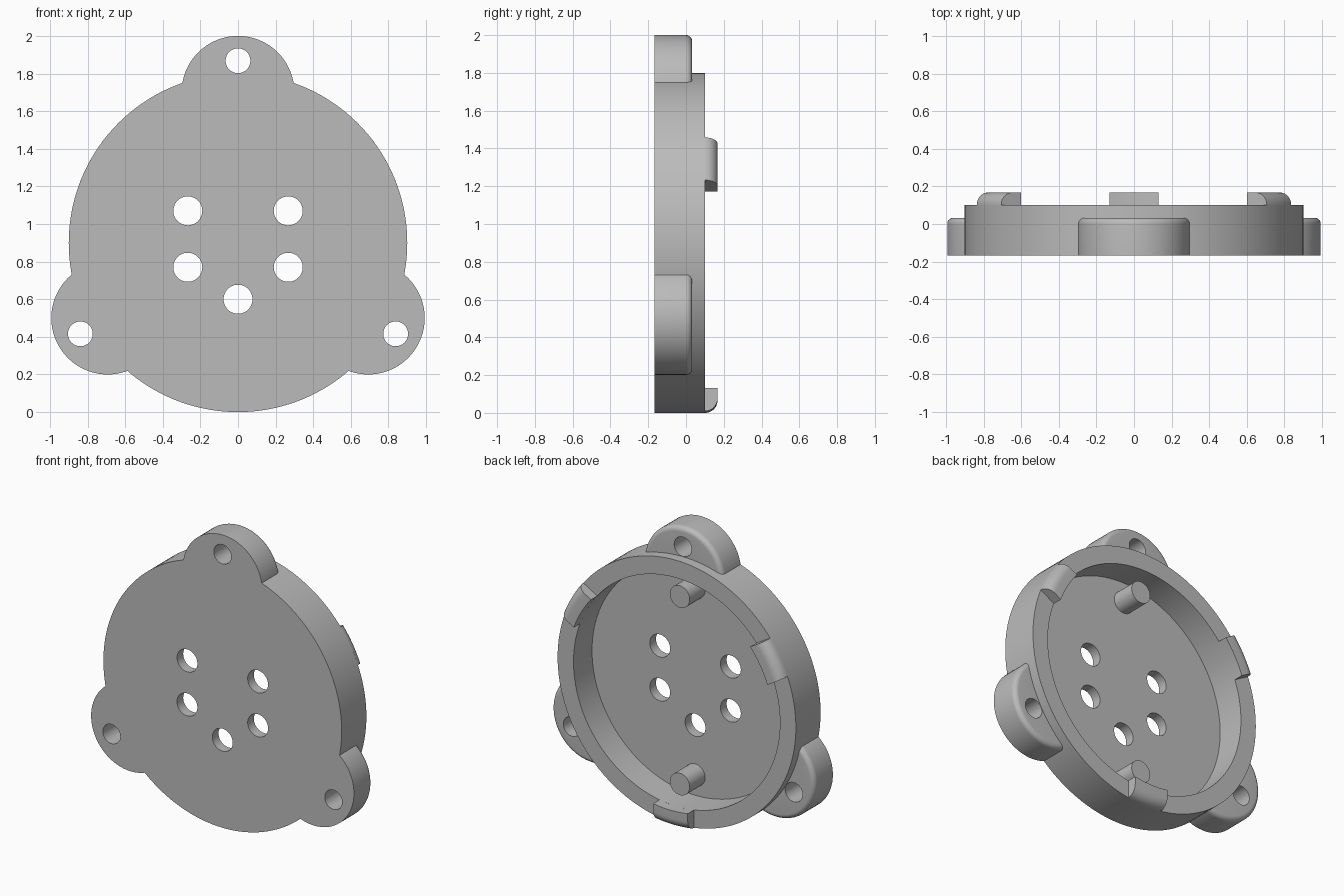
import bpy, bmesh, math
from mathutils import Matrix, Vector

if "Cube" in bpy.data.objects:
    bpy.data.objects.remove(bpy.data.objects["Cube"])

CENTRE = 0.9            # height of the disc axis
FRONT, FLOOR, RIM, BACK = -0.167, -0.1, 0.1, 0.167
R_OUT, R_IN = 0.9, 0.78

grey = bpy.data.materials.new("mid_grey")
grey.diffuse_color = (0.5, 0.5, 0.5, 1)
grey.use_nodes = True
grey.node_tree.nodes["Principled BSDF"].inputs["Base Color"].default_value = (0.5, 0.5, 0.5, 1)


def make(name, bm):
    bmesh.ops.recalc_face_normals(bm, faces=bm.faces)
    mesh = bpy.data.meshes.new(name)
    bm.to_mesh(mesh)
    bm.free()
    obj = bpy.data.objects.new(name, mesh)
    bpy.context.collection.objects.link(obj)
    return obj


def lathe(name, profile, x, z, seg=48):
    """Solid of revolution about a front-to-back axis; profile is (radius, y)."""
    bm = bmesh.new()
    rings = []
    for r, y in profile:
        angles = [math.tau * i / seg for i in range(seg)]
        rings.append([bm.verts.new((x + r * math.sin(a), y, z + r * math.cos(a))) for a in angles])
    for a, b in zip(rings, rings[1:]):
        for i in range(seg):
            j = (i + 1) % seg
            bm.faces.new((a[i], a[j], b[j], b[i]))
    bm.faces.new(rings[0])
    bm.faces.new(rings[-1])
    return make(name, bm)


def rod(name, r, y0, y1, x, z, seg=48):
    return lathe(name, [(r, y0), (r, y1)], x, z, seg)


def fillet(r, y, size, steps=8):
    """Quarter-round from the side wall to the back face."""
    arc = [math.pi / 2 * i / steps for i in range(steps + 1)]
    return [(r - size + size * math.cos(a), y - size + size * math.sin(a)) for a in arc]


def combine(target, tool, operation):
    mod = target.modifiers.new("combine", 'BOOLEAN')
    mod.operation, mod.solver, mod.object = operation, 'EXACT', tool
    bpy.context.view_layer.update()
    deps = bpy.context.evaluated_depsgraph_get()
    mesh = bpy.data.meshes.new_from_object(target.evaluated_get(deps))
    target.modifiers.clear()
    target.data = mesh
    bpy.data.objects.remove(tool)


def polar(r, degrees):
    a = math.radians(degrees)
    return r * math.cos(a), CENTRE + r * math.sin(a)


# Round housing with three rounded mounting ears
housing = rod("housing", R_OUT, FRONT, RIM, 0, CENTRE, 144)
EARS = (90, 210, 330)
for angle in EARS:
    ear = lathe("ear", [(0.3, FRONT)] + fillet(0.3, 0.033, 0.033), *polar(0.8, angle), 72)
    combine(housing, ear, 'UNION')

# Hollow back, then screw holes and the pattern of through holes
combine(housing, rod("cavity", R_IN, FLOOR, 0.3, 0, CENTRE, 144), 'DIFFERENCE')
holes = [(0.066, *polar(0.968, angle)) for angle in EARS]
holes += [(0.077, x, z) for x in (-0.267, 0.267) for z in (0.77, 1.07)]
holes.append((0.077, 0, 0.6))
for r, x, z in holes:
    combine(housing, rod("hole", r, -0.3, 0.3, x, z), 'DIFFERENCE')
parts = [housing]

# Two pegs standing on the floor
for name, side in (("upper_peg", 1), ("lower_peg", -1)):
    parts.append(rod(name, 0.075, FLOOR - 0.01, 0.067, 0, CENTRE + side * 0.64))

# Three straight-sided rim tabs, rounded on their outer edge
section = [(R_IN, RIM)] + [(R_OUT, RIM)] + fillet(R_OUT, BACK, 0.066)[1:] + [(R_IN, BACK)]
for name, turn in (("bottom_tab", 0), ("left_tab", 120), ("right_tab", 240)):
    bm = bmesh.new()
    slices = []
    for i in range(13):
        x = 0.13 * (i / 6 - 1)
        slices.append([bm.verts.new((x, y, -math.sqrt(r * r - x * x))) for r, y in section])
    count = len(section)
    for a, b in zip(slices, slices[1:]):
        for i in range(count):
            j = (i + 1) % count
            bm.faces.new((a[i], a[j], b[j], b[i]))
    bm.faces.new(slices[0])
    bm.faces.new(slices[-1])
    spin = Matrix.Rotation(math.radians(turn), 4, 'Y')
    bm.transform(Matrix.Translation(Vector((0, 0, CENTRE))) @ spin)
    parts.append(make(name, bm))

# Swap names if needed so that left is +x
for part in parts:
    if part.name.endswith("_tab") and part.name != "bottom_tab":
        mid = sum(v.co.x for v in part.data.vertices)
        part["side"] = "left" if mid > 0 else "right"
tabs = [p for p in parts if "side" in p]
for p in tabs:
    p.name = "tab_" + p["side"]
for p in tabs:
    p.name = p["side"] + "_tab"

# Material and shading
bpy.ops.object.select_all(action='DESELECT')
for part in parts:
    part.data.materials.clear()
    part.data.materials.append(grey)
    for face in part.data.polygons:
        face.material_index = 0
    part.select_set(True)
bpy.context.view_layer.objects.active = housing
bpy.ops.object.shade_smooth_by_angle(angle=math.radians(30))
